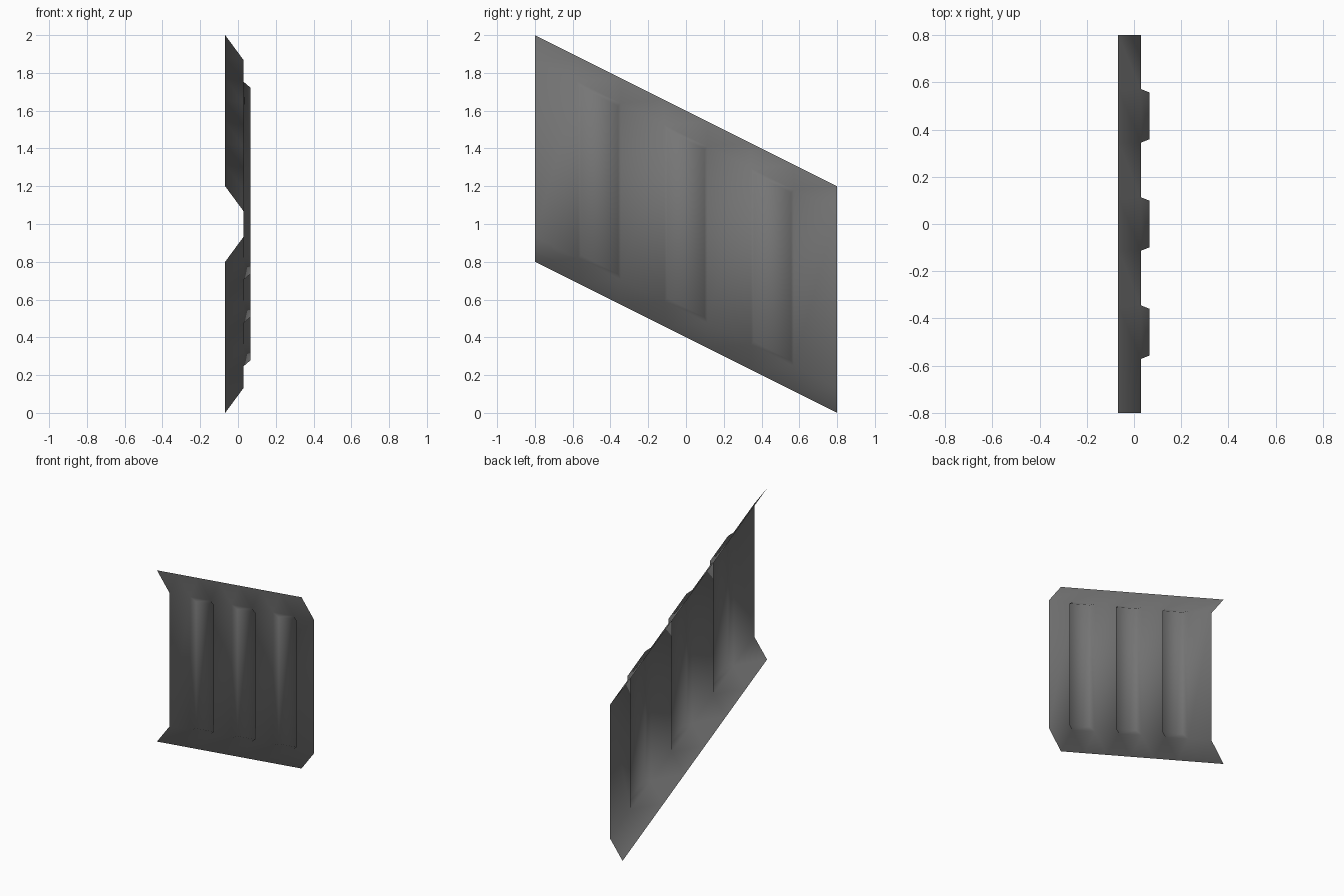
import bpy
import bmesh

cube = bpy.data.objects.get("Cube")
if cube:
    bpy.data.objects.remove(cube, do_unlink=True)

# Dark grey sheet metal
metal = bpy.data.materials.new("dark_grey_metal")
metal.use_nodes = True
grey = (0.18, 0.18, 0.18, 1)
metal.diffuse_color = grey
bsdf = next(n for n in metal.node_tree.nodes if n.type == "BSDF_PRINCIPLED")
bsdf.inputs["Base Color"].default_value = grey
bsdf.inputs["Roughness"].default_value = 0.7

HALF_LENGTH = 0.8
RIB_CENTRES = (-0.458, 0, 0.458)
RIB_HALF = 0.113
RIB_DEPTH = 0.035
SLOPE = -0.5

# Folded profile (x, height): lower flange, web, upper flange
profile = [(-0.068, -0.6), (0.03, -0.467), (0.03, 0.467), (-0.068, 0.6)]

# Column positions along the panel, with a pair for each rib
columns = [-HALF_LENGTH]
for c in RIB_CENTRES:
    columns += [c - RIB_HALF, c + RIB_HALF]
columns.append(HALF_LENGTH)

bm = bmesh.new()
grid = [[bm.verts.new((x, y, z)) for x, z in profile] for y in columns]
rib_faces = []
for i in range(len(columns) - 1):
    a, b = grid[i], grid[i + 1]
    for j in range(len(profile) - 1):
        face = bm.faces.new((a[j], b[j], b[j + 1], a[j + 1]))
        if j == 1 and i % 2 == 1:
            rib_faces.append(face)
bm.normal_update()

# Pressed ribs: inset and push out, with longer slopes at the ends
bmesh.ops.inset_individual(bm, faces=rib_faces, thickness=0.014, use_even_offset=True)
for face in rib_faces:
    for v in face.verts:
        v.co.x += RIB_DEPTH
        v.co.z *= 0.98

# Slant the panel along its length and stand it on the ground
for v in bm.verts:
    v.co.z += 1 + SLOPE * v.co.y
for face in bm.faces:
    face.smooth = True
bm.normal_update()

mesh = bpy.data.meshes.new("ribbed_panel")
bm.to_mesh(mesh)
bm.free()
mesh.materials.append(metal)
panel = bpy.data.objects.new("ribbed_panel", mesh)
bpy.context.collection.objects.link(panel)
